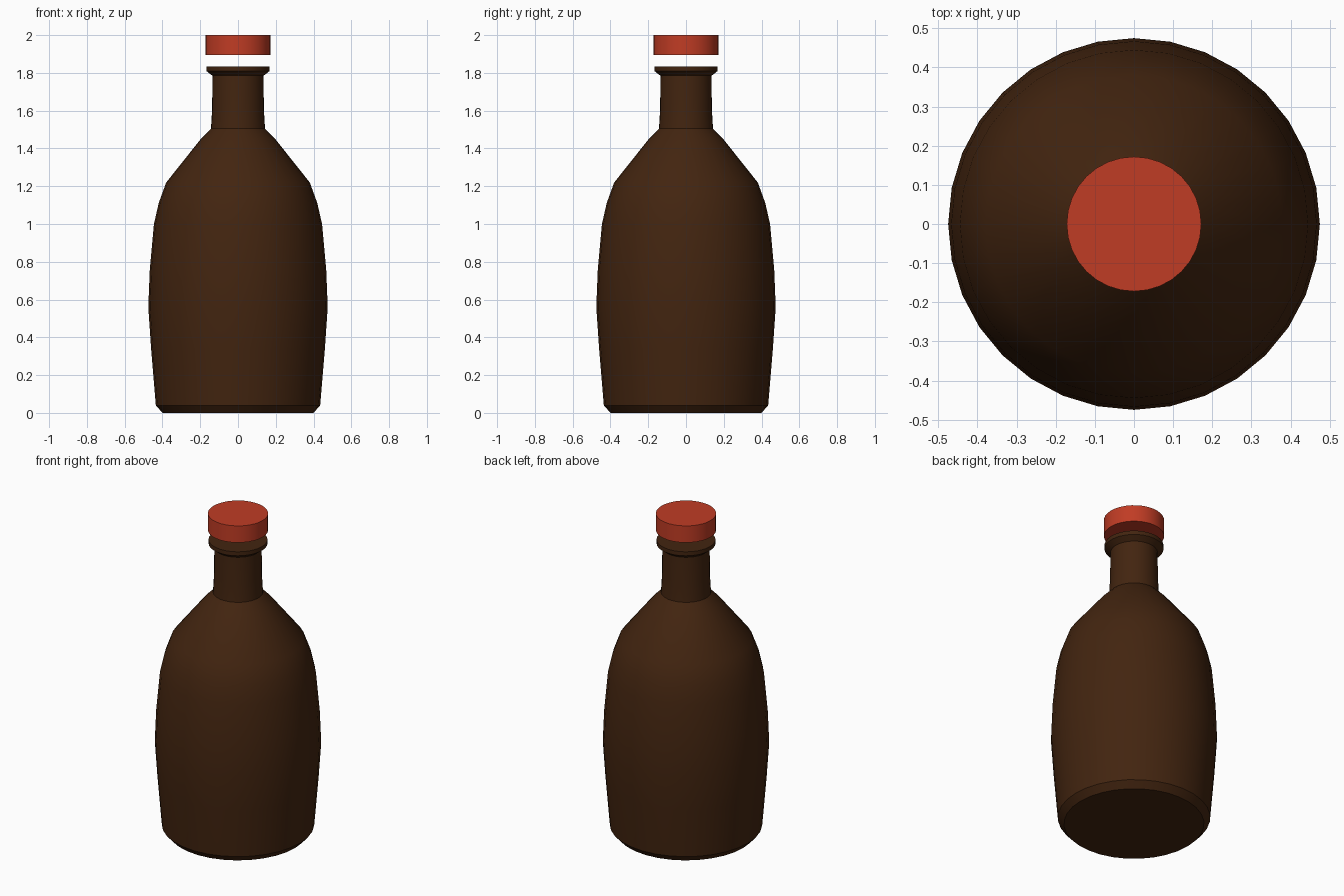
import bpy, bmesh, math

SIDES = 32

cube = bpy.data.objects.get("Cube")
if cube:
    bpy.data.objects.remove(cube, do_unlink=True)


def make_material(name, color):
    mat = bpy.data.materials.new(name)
    mat.use_nodes = True
    mat.diffuse_color = color
    mat.node_tree.nodes["Principled BSDF"].inputs["Base Color"].default_value = color
    return mat


def lathe(name, profile, mat):
    """Revolve a (radius, height) profile around z and close both ends."""
    bm = bmesh.new()
    rings = []
    for radius, z in profile:
        rings.append([bm.verts.new((radius * math.cos(math.tau * i / SIDES),
                                    radius * math.sin(math.tau * i / SIDES), z))
                      for i in range(SIDES)])
    for low, high in zip(rings, rings[1:]):
        for i in range(SIDES):
            j = (i + 1) % SIDES
            bm.faces.new((low[i], low[j], high[j], high[i]))
    bm.faces.new(rings[0][::-1])
    bm.faces.new(rings[-1])
    mesh = bpy.data.meshes.new(name)
    bm.to_mesh(mesh)
    bm.free()
    mesh.materials.append(mat)
    obj = bpy.data.objects.new(name, mesh)
    bpy.context.collection.objects.link(obj)
    bpy.ops.object.select_all(action='DESELECT')
    obj.select_set(True)
    bpy.context.view_layer.objects.active = obj
    bpy.ops.object.shade_smooth_by_angle(angle=math.radians(30))
    return obj


brown = make_material("dark brown glass", (0.055, 0.018, 0.005, 1))
red = make_material("red cap", (0.53, 0.045, 0.018, 1))

# Bottle: bevelled base, bulging body, sloped shoulder, neck and flared lip
lathe("bottle", [
    (0.40, 0), (0.435, 0.04), (0.46, 0.34), (0.475, 0.56), (0.467, 0.76),
    (0.445, 1.0), (0.42, 1.11), (0.38, 1.22), (0.197, 1.45), (0.143, 1.505),
    (0.137, 1.61), (0.135, 1.785), (0.168, 1.81), (0.168, 1.835),
], brown)

# Cap floating just above the lip
lathe("cap", [(0.172, 1.895), (0.172, 2.0)], red)
